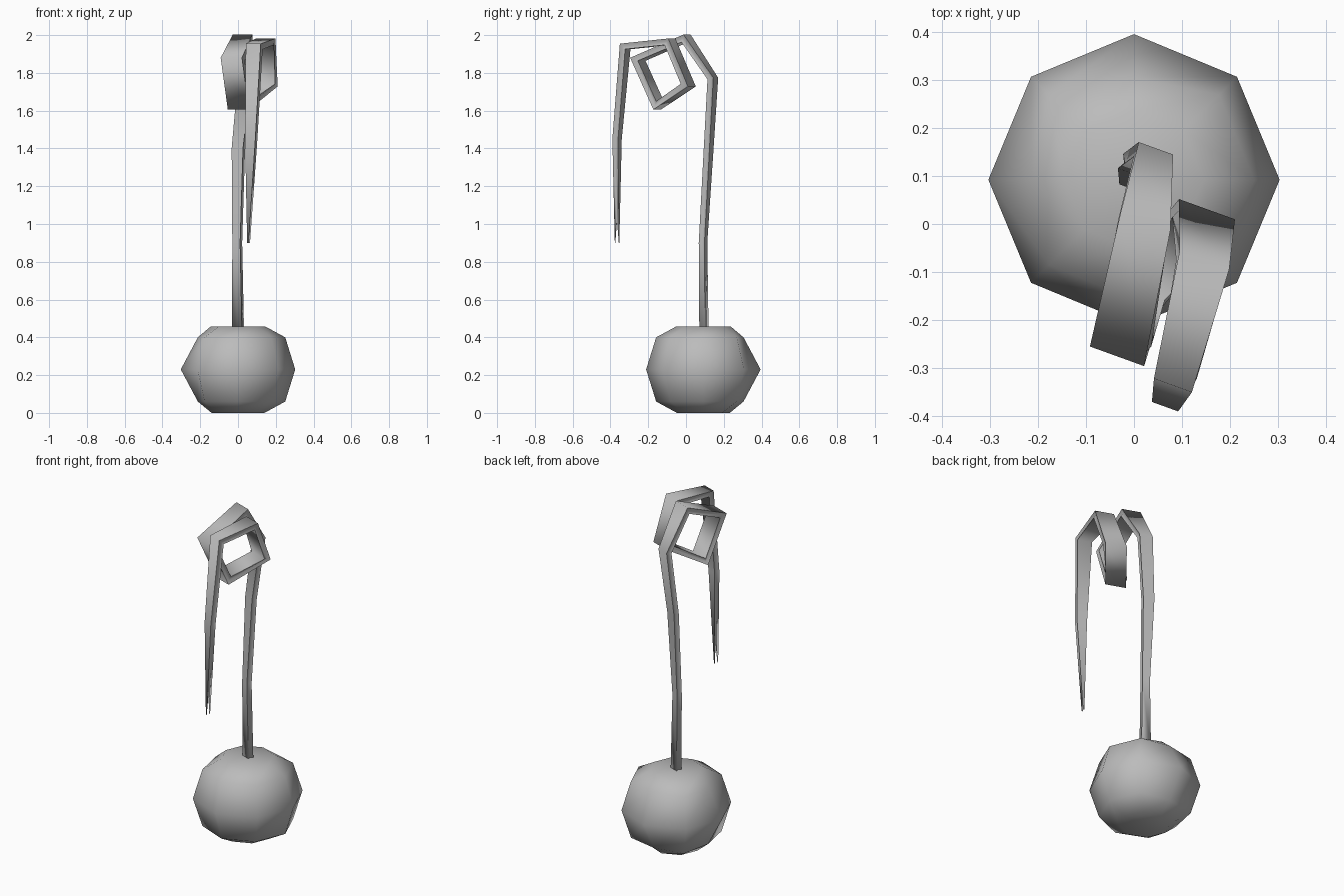
import bpy, bmesh, math
from mathutils import Vector

cube = bpy.data.objects.get("Cube")
if cube:
    bpy.data.objects.remove(cube, do_unlink=True)

grey = bpy.data.materials.new("plain grey")
grey.use_nodes = True
grey.diffuse_color = (0.5, 0.5, 0.5, 1)
grey.node_tree.nodes["Principled BSDF"].inputs["Base Color"].default_value = (0.5, 0.5, 0.5, 1)


def loft(name, rings, smooth_angle):
    """Skin a list of closed point rings and cap both ends."""
    bm = bmesh.new()
    loops = [[bm.verts.new(p) for p in ring] for ring in rings]
    for a, b in zip(loops, loops[1:]):
        n = len(a)
        for i in range(n):
            j = (i + 1) % n
            bm.faces.new((a[i], a[j], b[j], b[i]))
    bm.faces.new(loops[0][::-1])
    bm.faces.new(loops[-1])
    bmesh.ops.recalc_face_normals(bm, faces=bm.faces)
    mesh = bpy.data.meshes.new(name)
    bm.to_mesh(mesh)
    bm.free()
    mesh.materials.append(grey)
    obj = bpy.data.objects.new(name, mesh)
    bpy.context.collection.objects.link(obj)
    bpy.ops.object.select_all(action="DESELECT")
    obj.select_set(True)
    bpy.context.view_layer.objects.active = obj
    bpy.ops.object.shade_smooth_by_angle(angle=math.radians(smooth_angle))
    return obj


# Faceted bulb: eight-sided rings, slightly pulled in on the right and back
def bulb_ring(z, radius, pull):
    ring = []
    for i in range(8):
        a = math.tau * i / 8
        r = radius * (pull if i in (2, 4) else 1)
        ring.append((r * math.cos(a), 0.092 + r * math.sin(a), z))
    return ring


profile = [(0, 0.14, 1), (0.06, 0.25, 0.85), (0.23, 0.303, 1),
           (0.40, 0.25, 0.85), (0.457, 0.145, 1)]
loft("bulb", [bulb_ring(*p) for p in profile], 100)

# Curling tendril: centre line with half width at each bend
path = [
    (0.000, 0.095, 0.44, 0.028),
    (-0.004, 0.090, 0.90, 0.022),
    (0.002, 0.120, 1.40, 0.032),
    (0.040, 0.142, 1.77, 0.038),
    (0.022, 0.000, 1.983, 0.055),
    (-0.028, -0.255, 1.872, 0.060),
    (0.005, -0.145, 1.628, 0.060),
    (0.145, 0.012, 1.735, 0.062),
    (0.143, -0.085, 1.965, 0.055),
    (0.086, -0.322, 1.94, 0.042),
    (0.070, -0.365, 1.45, 0.029),
    (0.056, -0.365, 0.90, 0.004),
]
points = [Vector(p[:3]) for p in path]
across = Vector((0.94, -0.34, 0))
half_thick, groove = 0.016, 0.009

rings = []
last = len(points) - 1
for i, p in enumerate(points):
    into = (points[i] - points[max(i - 1, 0)]).normalized()
    out = (points[min(i + 1, last)] - points[i]).normalized()
    tangent = (into + out).normalized()
    normal = tangent.cross(across).normalized()
    # Widen the mitre so the band keeps its thickness round a bend
    mitre = half_thick / max(tangent.dot(out if i < last else into), 0.6)
    if i == last:
        mitre *= 0.7
    side = across * path[i][3]
    dent = across * max(path[i][3] - groove, 0.001)
    mid = p - tangent * (0.12 if i == last else 0)
    rings.append([p - side + normal * mitre, p + side + normal * mitre, mid + dent,
                  p + side - normal * mitre, p - side - normal * mitre, mid - dent])
loft("curling_tendril", rings, 100)
